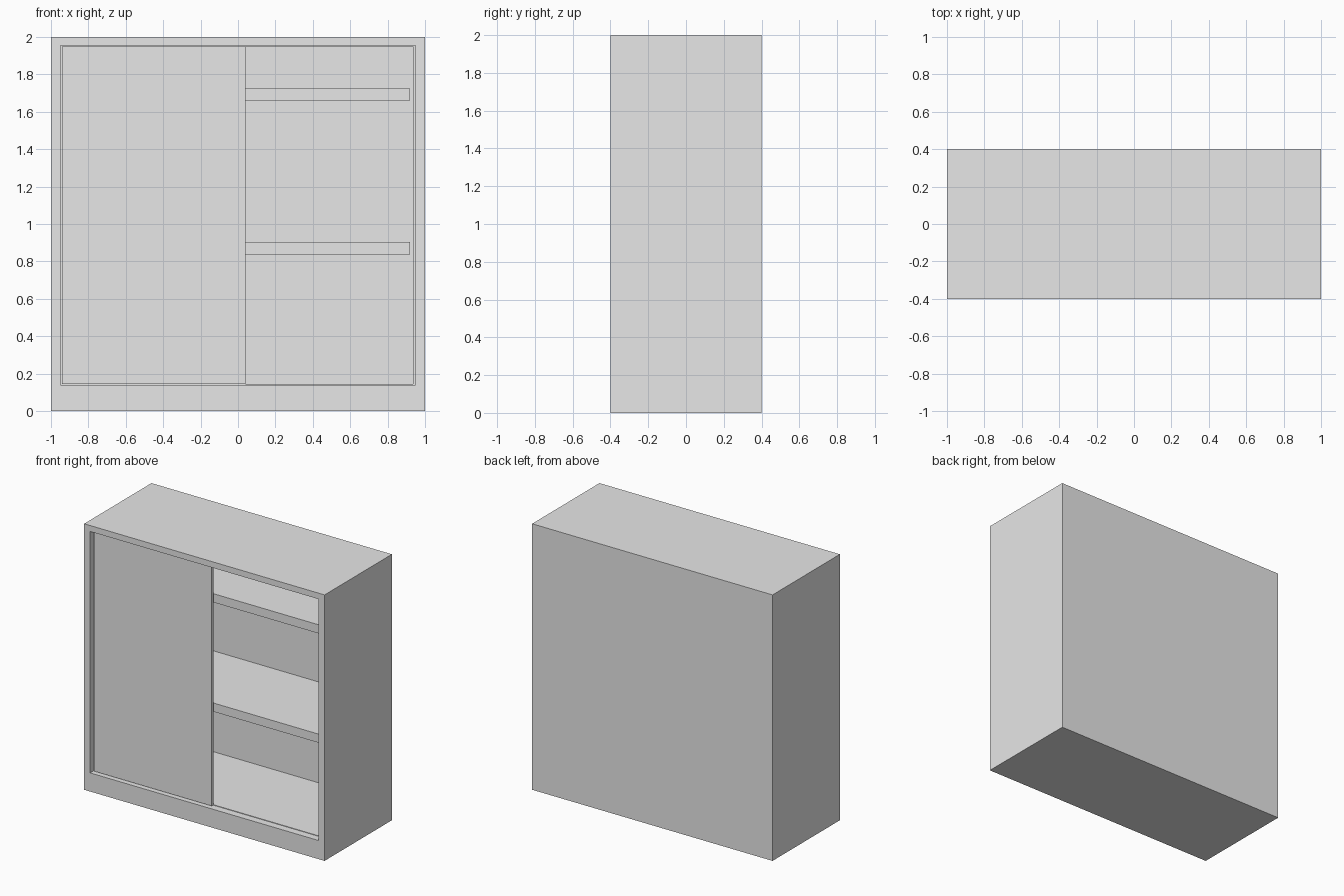
import bpy
import bmesh

cube = bpy.data.objects.get("Cube")
if cube:
    bpy.data.objects.remove(cube, do_unlink=True)

grey = bpy.data.materials.new("light_grey")
grey.use_nodes = True
colour = (0.8, 0.8, 0.8, 1)
grey.diffuse_color = colour
grey.node_tree.nodes["Principled BSDF"].inputs["Base Color"].default_value = colour


def add_object(name, bm):
    bmesh.ops.recalc_face_normals(bm, faces=bm.faces)
    mesh = bpy.data.meshes.new(name)
    bm.to_mesh(mesh)
    bm.free()
    mesh.materials.append(grey)
    obj = bpy.data.objects.new(name, mesh)
    bpy.context.collection.objects.link(obj)
    return obj


def loft(name, sections):
    """Join upright rectangles (x0, x1, z0, z1, y) and cap both ends."""
    bm = bmesh.new()
    rings = []
    for x0, x1, z0, z1, y in sections:
        corners = ((x0, z0), (x1, z0), (x1, z1), (x0, z1))
        rings.append([bm.verts.new((x, y, z)) for x, z in corners])
    for a, b in zip(rings, rings[1:]):
        for i in range(4):
            j = (i + 1) % 4
            bm.faces.new((a[i], a[j], b[j], b[i]))
    bm.faces.new(rings[0])
    bm.faces.new(rings[-1])
    return add_object(name, bm)


def box(name, x0, x1, y0, y1, z0, z1):
    return loft(name, [(x0, x1, z0, z1, y0), (x0, x1, z0, z1, y1)])


# Carcass: outer shell, shallow door recess, then the deep cavity
outer = (-1, 1, 0, 2)
recess = (-0.95, 0.95, 0.14, 1.955)
cavity = (-0.935, 0.935, 0.144, 1.95)
loft("cabinet_body", [
    outer + (0.4,),
    outer + (-0.4,),
    recess + (-0.4,),
    recess + (-0.345,),
    cavity + (-0.345,),
    cavity + (0.355,),
])

# Sliding door covering the right half
box("sliding_door", -0.94, 0.04, -0.37, -0.346, 0.145, 1.95)

# Shelves, with a small gap at each end
for name, bottom in (("lower_shelf", 0.838), ("upper_shelf", 1.66)):
    box(name, -0.92, 0.92, -0.335, 0.354, bottom, bottom + 0.065)
